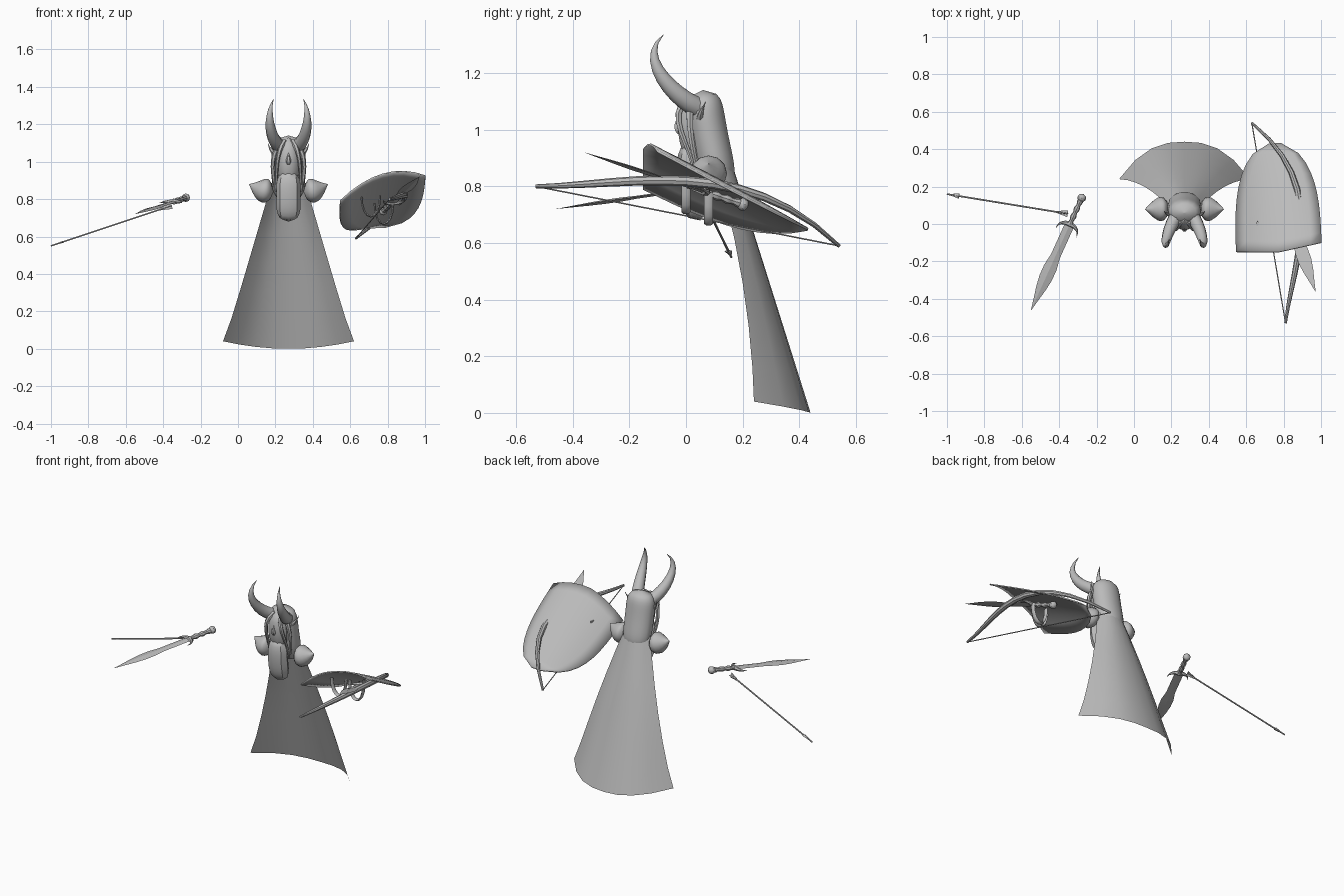
import bpy, bmesh, math
from mathutils import Vector

if "Cube" in bpy.data.objects:
    bpy.data.objects.remove(bpy.data.objects["Cube"], do_unlink=True)

GREY = (0.5, 0.5, 0.5, 1)
material = bpy.data.materials.new("plain grey")
material.use_nodes = True
material.diffuse_color = GREY
material.node_tree.nodes["Principled BSDF"].inputs["Base Color"].default_value = GREY

CENTRE = 0.27  # middle of the figure in x
X_AXIS, Y_AXIS, Z_AXIS = Vector((1, 0, 0)), Vector((0, 1, 0)), Vector((0, 0, 1))


def finish(name, bm, angle):
    bmesh.ops.recalc_face_normals(bm, faces=bm.faces)
    mesh = bpy.data.meshes.new(name)
    bm.to_mesh(mesh)
    bm.free()
    mesh.materials.append(material)
    obj = bpy.data.objects.new(name, mesh)
    bpy.context.collection.objects.link(obj)
    bpy.ops.object.select_all(action="DESELECT")
    obj.select_set(True)
    bpy.context.view_layer.objects.active = obj
    bpy.ops.object.shade_smooth_by_angle(angle=math.radians(angle))
    return obj


def bezier(controls, t):
    points = [Vector(c) for c in controls]
    while len(points) > 1:
        points = [a.lerp(b, t) for a, b in zip(points, points[1:])]
    return points[0]


def loft(name, controls, radius, flatten=1, sides=8, steps=8, ref=X_AXIS, angle=40):
    """Closed tube along a curve; radius is a rule of t, measured along ref."""
    bm = bmesh.new()
    path = [bezier(controls, i / steps) for i in range(steps + 1)]
    rings = []
    for i, point in enumerate(path):
        tangent = (path[min(i + 1, steps)] - path[max(i - 1, 0)]).normalized()
        across = (ref - tangent * ref.dot(tangent)).normalized()
        other = tangent.cross(across) * flatten
        size = max(radius(i / steps), 0.001)
        turns = [math.tau * k / sides for k in range(sides)]
        rings.append([bm.verts.new(point + (across * math.cos(a) + other * math.sin(a)) * size)
                      for a in turns])
    for lower, upper in zip(rings, rings[1:]):
        for k in range(sides):
            n = (k + 1) % sides
            bm.faces.new((lower[k], lower[n], upper[n], upper[k]))
    bm.faces.new(rings[0])
    bm.faces.new(rings[-1])
    return finish(name, bm, angle)


def pair(name, controls, radius, **options):
    """Left and right copies mirrored about the centre of the figure."""
    for label, sign in (("left", 1), ("right", -1)):
        mirrored = [(CENTRE + sign * x, y, z) for x, y, z in controls]
        loft(f"{label}_{name}", mirrored, radius, **options)


def sheet(name, surface, columns, rows):
    """Open surface from a rule of u (-1 to 1 across) and v (0 to 1 along)."""
    bm = bmesh.new()
    grid = [[bm.verts.new(surface(2 * i / columns - 1, j / rows)) for i in range(columns + 1)]
            for j in range(rows + 1)]
    for near, far in zip(grid, grid[1:]):
        for k in range(columns):
            bm.faces.new((near[k], near[k + 1], far[k + 1], far[k]))
    return finish(name, bm, 40)


# Radius rules
def constant(size):
    return lambda t: size


def taper(start, end):
    return lambda t: start + (end - start) * t


def capsule(size, power=2):
    return lambda t: size * math.sqrt(1 - abs(2 * t - 1) ** power)


def teardrop(size, skew):
    return lambda t: size * math.sin(math.pi * t ** skew)


# Cape widening and falling back towards a wavy hem
def cape_surface(u, v):
    width = 0.08 + 0.27 * v
    depth = 0.06 + 0.14 * v * v
    back = 0.15 + 0.29 * v
    lift = 0.04 * u * u * v ** 8
    return (CENTRE + width * u, back - depth * abs(u) ** 2.5, 0.92 * (1 - v) + lift)


sheet("cape", cape_surface, 8, 6)

# Head: hood, face, nose and beard
loft("hood", [(CENTRE, 0.06, 1.14), (CENTRE, 0.07, 1), (CENTRE, 0.13, 0.78)],
     capsule(0.09, 5), flatten=0.75, sides=14, steps=16)
loft("face", [(CENTRE, 0.02, 1.13), (CENTRE, 0, 1), (CENTRE, 0.05, 0.85)],
     capsule(0.06), flatten=0.8, sides=10)
loft("nose", [(CENTRE, -0.02, 1.06), (CENTRE, -0.05, 1), (CENTRE, 0, 0.98)], teardrop(0.015, 1.5), sides=6)
loft("beard", [(CENTRE, 0.02, 0.96), (CENTRE, 0, 0.8), (CENTRE, 0.05, 0.68)],
     capsule(0.065, 4), flatten=0.75, steps=12)

# Horns, ears, hanging locks and shoulder guards
pair("horn", [(0.03, 0.06, 1.07), (0.1, -0.03, 1.1), (0.12, -0.18, 1.25), (0.08, -0.08, 1.335)],
     lambda t: 0.038 * (1 - t ** 1.7), sides=10, steps=10)
pair("ear", [(0.07, 0.05, 1.04), (0.1, 0.05, 1.06), (0.11, 0.07, 1.1)], taper(0.015, 0), sides=6, steps=4)
pair("front_lock", [(0.02, 0.01, 1.11), (0.07, -0.08, 1.05), (0.06, 0.02, 0.95), (0.07, 0.03, 0.84)],
     taper(0.014, 0.006), sides=6)
pair("temple_lock", [(0.04, 0.02, 1.1), (0.11, 0, 1.03), (0.07, 0.04, 0.86)], taper(0.015, 0.008), sides=6)
pair("shoulder_guard", [(0.08, 0.08, 0.84), (0.14, 0.08, 0.84), (0.21, 0.08, 0.88)],
     teardrop(0.065, 0.7), sides=12, ref=Z_AXIS)


# Shield: rounded far end, curved and tilted to the right
def shield_surface(u, v):
    end = 1.02 - v ** 3
    y = -0.15 + 0.58 * v
    z = 0.86 - 0.49 * y + (0.065 * u - 0.075 * u * u) * end
    return (0.775 - 0.02 * v + 0.225 * u * math.sqrt(end), y + 0.05 * max(u, 0) * (1 - v), z)


shield = sheet("shield", shield_surface, 8, 10)
thickness = shield.modifiers.new("thickness", "SOLIDIFY")
thickness.thickness, thickness.offset = 0.008, 0

# Straps looped under the shield
for label, x, y in (("outer", 0.66, 0), ("inner", 0.73, 0.08)):
    top = 0.82 - 0.5 * y
    low = top - 0.15
    loft(f"{label}_shield_strap", [(x, y, top), (x, y, low), (x + 0.1, y, low), (x + 0.1, y, top)],
         constant(0.016), flatten=0.4, sides=6, ref=Y_AXIS)


# Swords: notched blade, curled guard, ridged grip and round pommel
def sword(label, tip, end):
    tip, end = Vector(tip), Vector(end)
    along = (end - tip).normalized()
    side = along.cross(Z_AXIS).normalized()
    hilt = tip.lerp(end, 0.74)
    neck = tip.lerp(end, 0.95)
    loft(f"{label}_blade", [tip, hilt], lambda t: 0.036 * min(1, 3 * t) - 0.01 * (t > 0.5),
         flatten=0.2, sides=4, ref=side, angle=20)
    for hand, sign in (("left", 1), ("right", -1)):
        outer = hilt + side * sign * 0.06
        loft(f"{label}_{hand}_guard", [hilt, outer, outer - along * 0.05], taper(0.015, 0),
             sides=6, ref=along)
    loft(f"{label}_grip", [hilt, neck], lambda t: 0.014 + 0.003 * math.cos(20 * t), steps=12, ref=side)
    loft(f"{label}_pommel", [neck - along * 0.01, end], capsule(0.023), steps=6, ref=side)


sword("right_sword", (-0.55, -0.46, 0.72), (-0.27, 0.16, 0.81))
sword("left_sword", (0.97, -0.36, 0.92), (0.77, 0.22, 0.73))

# Bow with tapered limbs and a straight string
bow_front, bow_back = (0.81, -0.53, 0.8), (0.63, 0.54, 0.59)
loft("bow", [bow_front, (0.85, -0.2, 0.8), (1.05, 0.2, 0.92), bow_back],
     lambda t: 0.007 + 0.011 * math.sin(math.pi * t), steps=12, ref=Z_AXIS)
loft("bow_string", [bow_front, bow_back], constant(0.003), sides=6, steps=1)

# Arrow: shaft, head and crossed fletching
point, nock = Vector((-1, 0.16, 0.55)), Vector((-0.355, 0.055, 0.765))
loft("arrow_shaft", [point, nock], constant(0.0045), sides=6, steps=1, ref=Y_AXIS)
loft("arrow_head", [point, point.lerp(nock, 0.1)], taper(0, 0.014), flatten=0.4,
     sides=4, steps=2, ref=Y_AXIS, angle=20)
for label, ref in (("flat", Y_AXIS), ("upright", Z_AXIS)):
    loft(f"{label}_arrow_fletching", [point.lerp(nock, 0.9), nock], taper(0.004, 0.018),
         flatten=0.1, sides=4, steps=2, ref=ref, angle=20)
